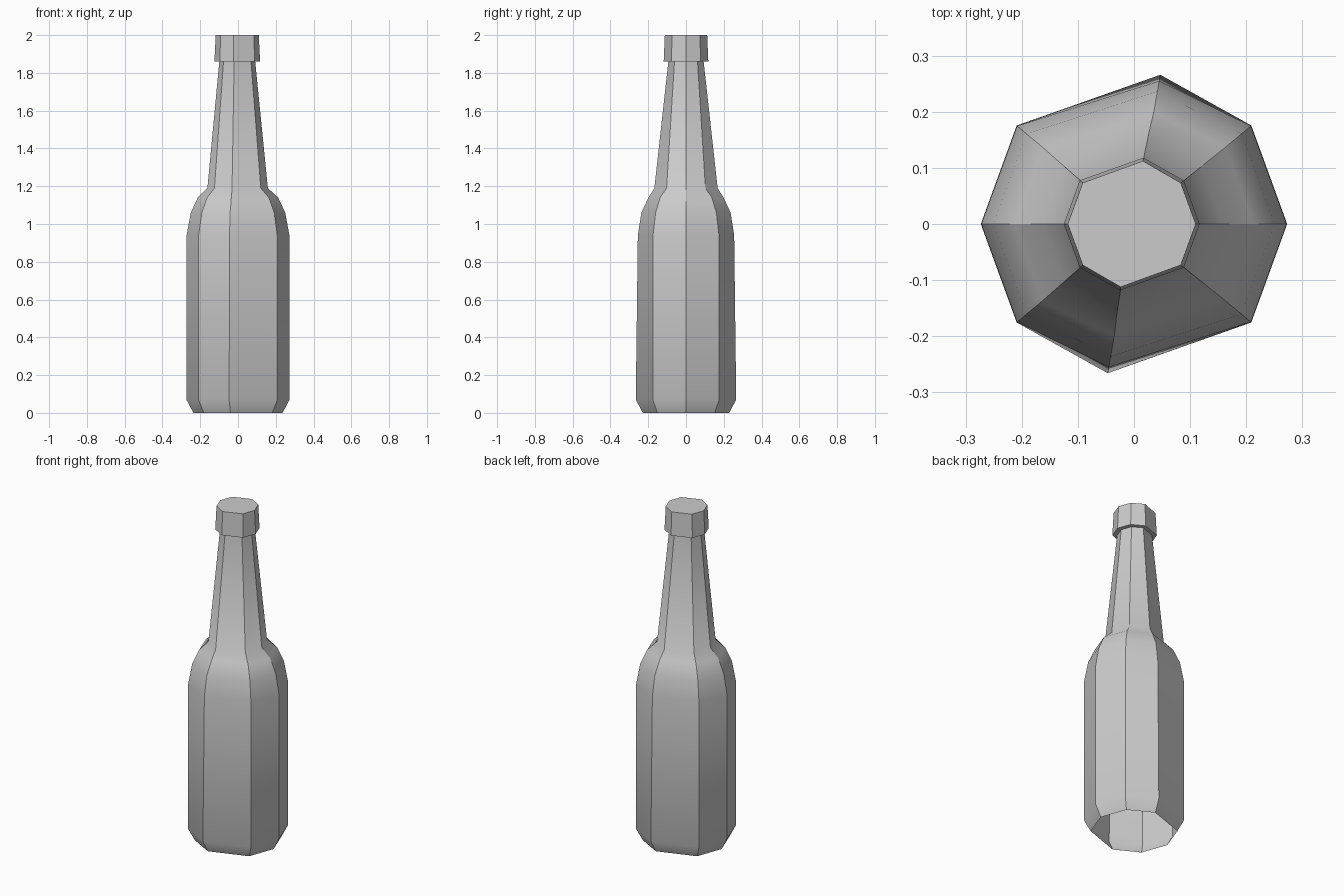
import bpy, bmesh, math

if "Cube" in bpy.data.objects:
    bpy.data.objects.remove(bpy.data.objects["Cube"])

# Uneven eight-sided cross-section shared by all parts (degrees)
ANGLES = (0, 40, 80, 140, 180, 220, 260, 320)

grey = bpy.data.materials.new("plain_grey")
grey.diffuse_color = (0.6, 0.6, 0.6, 1)
grey.use_nodes = True
grey.node_tree.nodes["Principled BSDF"].inputs["Base Color"].default_value = grey.diffuse_color


def lathe(name, profile, sharp_rings=(), close_top=False):
    """Skin rings of (radius, narrow radius at 80/260 degrees, z, x offset)."""
    bm = bmesh.new()
    rings = []
    for r, narrow, z, dx in profile:
        ring = []
        for a in ANGLES:
            rad = narrow if a in (80, 260) else r
            t = math.radians(a)
            ring.append(bm.verts.new((dx + rad * math.cos(t), rad * math.sin(t), z)))
        rings.append(ring)
    n = len(ANGLES)
    for lo, hi in zip(rings, rings[1:]):
        for i in range(n):
            j = (i + 1) % n
            bm.faces.new((lo[i], lo[j], hi[j], hi[i]))
    if close_top:
        bm.faces.new(rings[-1])
    for f in bm.faces:
        f.smooth = True
    # Upright edges and the chosen rings stay crisp, the rest is smooth
    level = {v: k for k, ring in enumerate(rings) for v in ring}
    for e in bm.edges:
        a, b = (level[v] for v in e.verts)
        e.smooth = a == b and a not in sharp_rings
    me = bpy.data.meshes.new(name)
    bm.to_mesh(me)
    bm.free()
    me.materials.append(grey)
    ob = bpy.data.objects.new(name, me)
    bpy.context.collection.objects.link(ob)
    return ob


# Body, shoulder and neck; the underside is open
lathe("bottle_body", [
    (0.236, 0.232, 0.00, 0.0),
    (0.273, 0.270, 0.07, 0.0),
    (0.272, 0.259, 0.94, 0.0),
    (0.250, 0.240, 1.06, 0.0),
    (0.213, 0.202, 1.14, 0.0),
    (0.160, 0.170, 1.19, -0.002),
    (0.095, 0.095, 1.86, -0.004),
])

# Cap: flat underside ring, slightly tapered wall, closed top
lathe("bottle_cap", [
    (0.095, 0.095, 1.86, -0.004),
    (0.121, 0.120, 1.86, -0.004),
    (0.114, 0.114, 2.00, -0.004),
], sharp_rings=(1, 2), close_top=True)
